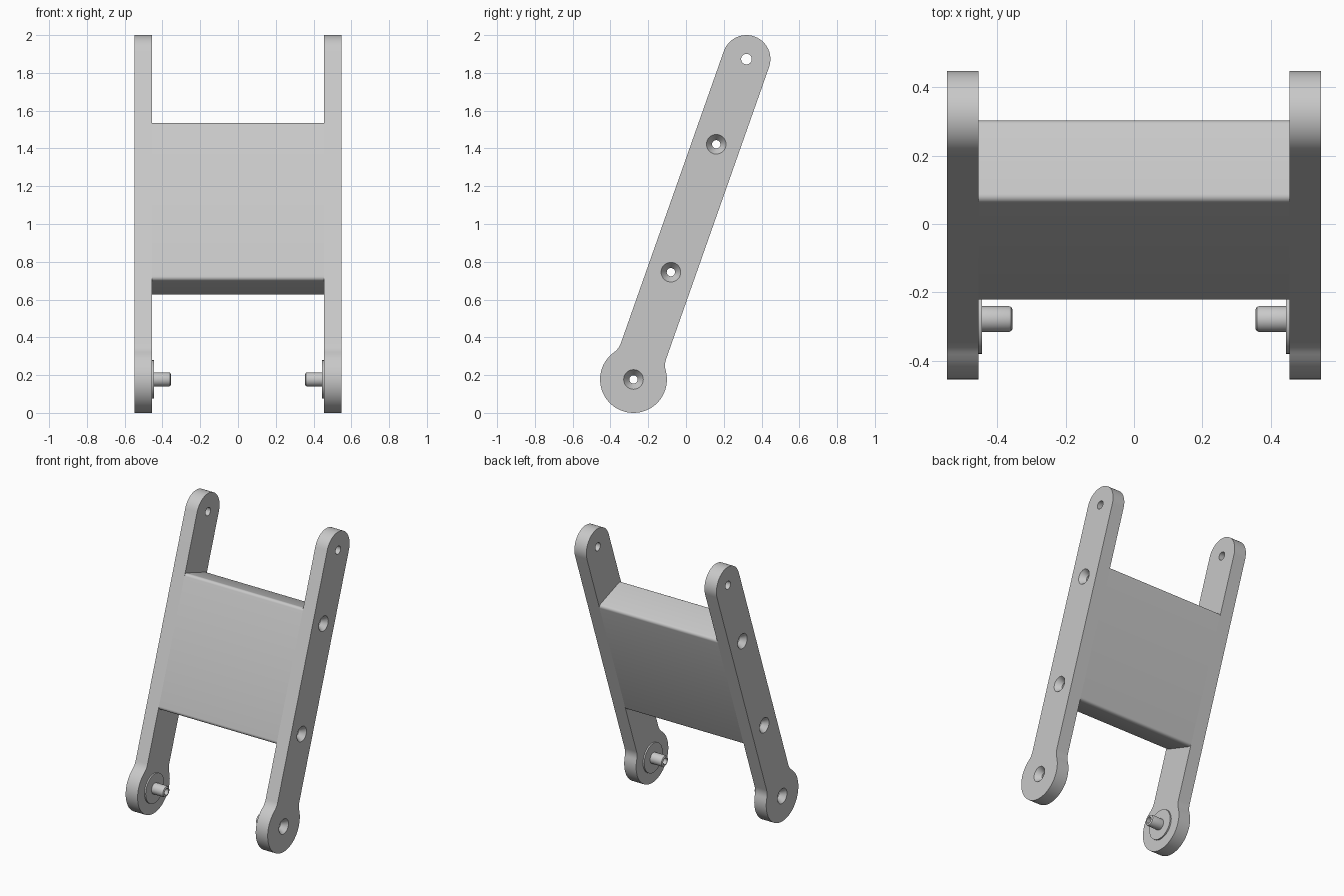
import bpy, bmesh
from math import sin, cos, pi, sqrt, atan2, radians
from mathutils import Vector

cube = bpy.data.objects.get("Cube")
if cube:
    bpy.data.objects.remove(cube, do_unlink=True)

PIVOT = Vector((0, -0.278, 0.177))       # lower joint
TIP = Vector((0, 0.32, 1.873))           # upper joint
AXIS = (TIP - PIVOT).normalized()        # along the arm
SIDE = Vector((0, AXIS.z, -AXIS.y))      # across the arm, towards the back
LENGTH = (TIP - PIVOT).length
HALF, BIG, FILLET = 0.127, 0.177, 0.1
INNER, OUTER = 0.455, 0.547
BORE = 0.022

grey = bpy.data.materials.new("light grey")
grey.use_nodes = True
grey.diffuse_color = (0.58, 0.58, 0.58, 1)
grey.node_tree.nodes["Principled BSDF"].inputs["Base Color"].default_value = (0.58, 0.58, 0.58, 1)


def make(name, bm):
    bmesh.ops.recalc_face_normals(bm, faces=bm.faces)
    mesh = bpy.data.meshes.new(name)
    bm.to_mesh(mesh)
    bm.free()
    mesh.materials.append(grey)
    obj = bpy.data.objects.new(name, mesh)
    bpy.context.collection.objects.link(obj)
    return obj


def arc(cx, cy, r, a0, a1, n):
    return [(cx + r * cos(a0 + (a1 - a0) * i / n), cy + r * sin(a0 + (a1 - a0) * i / n))
            for i in range(n + 1)]


def extrude(name, outline, x0, x1):
    """Prism along x from an outline in (across, along) arm coordinates."""
    bm = bmesh.new()
    ends = [[bm.verts.new(PIVOT + SIDE * u + AXIS * t + Vector((x, 0, 0))) for u, t in outline]
            for x in (x0, x1)]
    bm.faces.new(ends[0])
    bm.faces.new(ends[1])
    n = len(outline)
    for i in range(n):
        j = (i + 1) % n
        bm.faces.new((ends[0][i], ends[0][j], ends[1][j], ends[1][i]))
    return make(name, bm)


def lathe(name, profile, centre, n=32):
    """Revolve a closed (x, radius) loop about the x direction."""
    bm = bmesh.new()
    rings = [[bm.verts.new(centre + Vector((x, r * cos(2 * pi * k / n), r * sin(2 * pi * k / n))))
              for x, r in profile] for k in range(n)]
    m = len(profile)
    for k in range(n):
        a, b = rings[k], rings[(k + 1) % n]
        for i in range(m):
            j = (i + 1) % m
            bm.faces.new((a[i], a[j], b[j], b[i]))
    bmesh.ops.remove_doubles(bm, verts=bm.verts, dist=1e-6)
    bmesh.ops.dissolve_degenerate(bm, edges=bm.edges, dist=1e-6)
    return make(name, bm)


def cut(obj, cutters):
    for c in cutters:
        mod = obj.modifiers.new("hole", "BOOLEAN")
        mod.operation, mod.solver, mod.object = "DIFFERENCE", "EXACT", c
    graph = bpy.context.evaluated_depsgraph_get()
    mesh = bpy.data.meshes.new_from_object(obj.evaluated_get(graph))
    obj.modifiers.clear()
    obj.data = mesh


def rod(r):
    """Solid of revolution ends as caps, running through the whole model."""
    bm = bmesh.new()
    bmesh.ops.create_cone(bm, cap_ends=True, segments=32, radius1=r, radius2=r, depth=1.4)
    return bm


def cutter(centre, r, sink=0.0):
    """Through hole, optionally countersunk on both outer sides."""
    bm = bmesh.new()
    spans = [(-0.7, r), (0.7, r)]
    if sink:
        deep = OUTER - 0.04
        spans = [(-0.7, sink), (-OUTER, sink), (-deep, r), (deep, r), (OUTER, sink), (0.7, sink)]
    n = 32
    rings = [[bm.verts.new(centre + Vector((x, q * cos(2 * pi * k / n), q * sin(2 * pi * k / n))))
              for k in range(n)] for x, q in spans]
    bm.faces.new(rings[0])
    bm.faces.new(rings[-1])
    for a, b in zip(rings, rings[1:]):
        for k in range(n):
            j = (k + 1) % n
            bm.faces.new((a[k], a[j], b[j], b[k]))
    obj = make("hole_cutter", bm)
    obj.hide_render = True
    return obj


# Arm outline: round tip, straight sides, filleted neck, larger round foot
ft = sqrt((BIG + FILLET) ** 2 - (HALF + FILLET) ** 2)
a = atan2(ft, HALF + FILLET)
outline = arc(0, LENGTH, HALF, 0, pi, 24)
outline += arc(-HALF - FILLET, ft, FILLET, 0, -a, 6)
outline += arc(0, 0, BIG, pi - a, 2 * pi + a, 44)[1:]
outline += arc(HALF + FILLET, ft, FILLET, pi + a, pi, 6)[1:]

# Holes: plain at the tip, countersunk elsewhere
holes = [cutter(TIP, 0.028), cutter(PIVOT, BORE, 0.052),
         cutter(Vector((0, 0.16, 1.422)), BORE, 0.052),
         cutter(Vector((0, -0.08, 0.745)), BORE, 0.052)]

parts = []
for name, s in (("left", 1), ("right", -1)):
    arm = extrude(name + "_arm", outline, s * INNER, s * OUTER)
    cut(arm, holes)
    # Pivot pin with washer, bored through
    face, end = INNER - 0.01, INNER - 0.1
    profile = [(INNER, BORE), (INNER, 0.102), (face, 0.102), (face, 0.038),
               (end + 0.012, 0.038), (end + 0.004, 0.035), (end, 0.028), (end, BORE)]
    pin = lathe(name + "_pivot_pin", [(s * x, r) for x, r in profile], PIVOT)
    parts += [arm, pin]

# Centre block with rounded long edges
R, LOW, HIGH = 0.02, 0.515, 1.402
block_outline = []
for i, (u, t) in enumerate(((HALF - R, HIGH - R), (R - HALF, HIGH - R),
                            (R - HALF, LOW + R), (HALF - R, LOW + R))):
    block_outline += arc(u, t, R, i * pi / 2, (i + 1) * pi / 2, 5)
block = extrude("centre_block", block_outline, -INNER, INNER)
cut(block, holes[2:])
parts.append(block)

for h in holes:
    bpy.data.objects.remove(h, do_unlink=True)

# Smooth curved faces, keep edges sharp
bpy.ops.object.select_all(action="DESELECT")
for p in parts:
    p.select_set(True)
bpy.context.view_layer.objects.active = parts[0]
bpy.ops.object.shade_smooth_by_angle(angle=radians(30))
